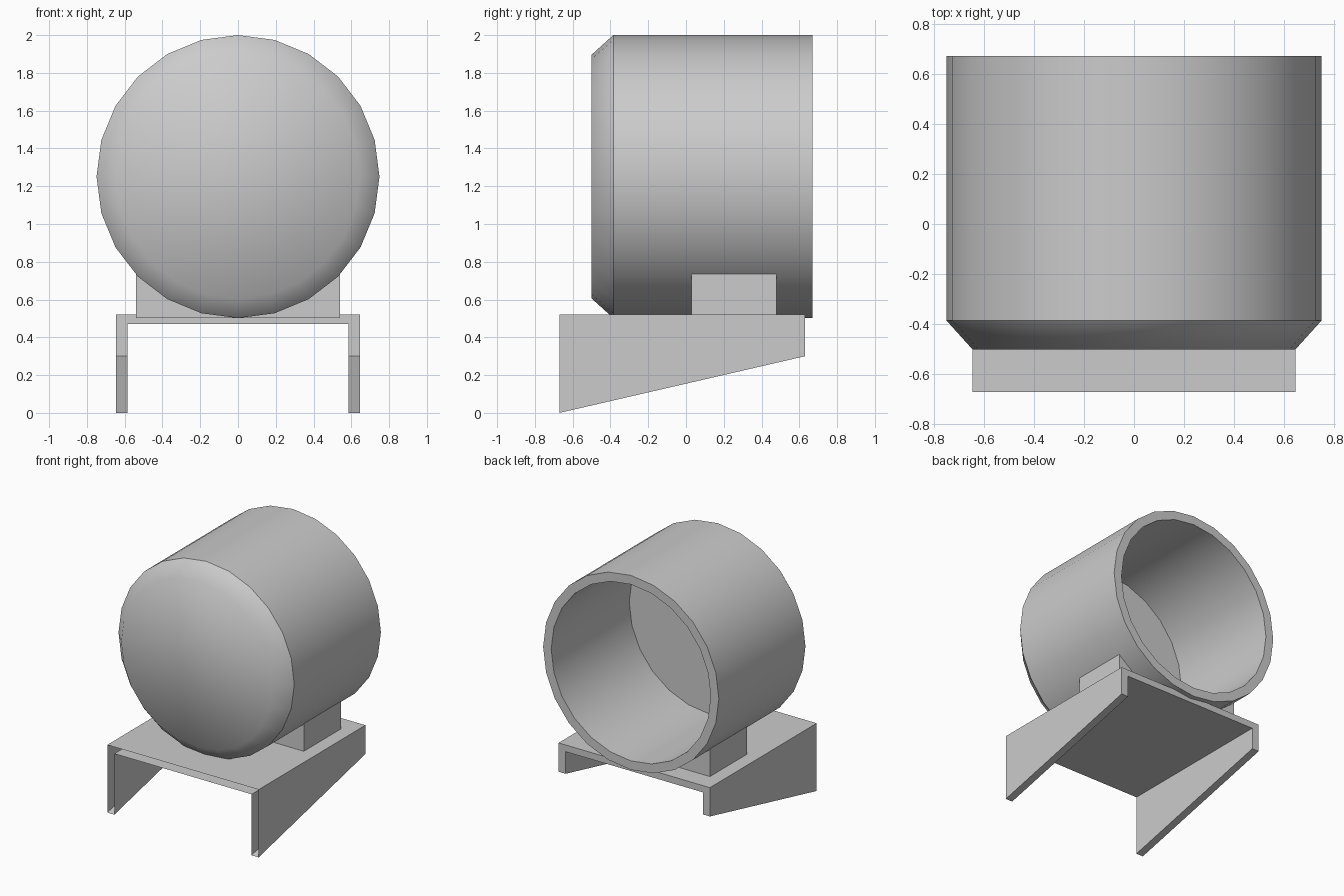
import bpy
import bmesh
import math

cube = bpy.data.objects.get("Cube")
if cube:
    bpy.data.objects.remove(cube, do_unlink=True)

GREY = (0.6, 0.6, 0.6, 1.0)
mat = bpy.data.materials.new("plain grey")
mat.use_nodes = True
mat.diffuse_color = GREY
mat.node_tree.nodes["Principled BSDF"].inputs["Base Color"].default_value = GREY

SIDES = 24
AXIS_Z = 1.251
R = 0.749


def finish(bm, name, recalc=True):
    if recalc:
        bmesh.ops.recalc_face_normals(bm, faces=bm.faces)
    mesh = bpy.data.meshes.new(name)
    bm.to_mesh(mesh)
    bm.free()
    mesh.materials.append(mat)
    obj = bpy.data.objects.new(name, mesh)
    bpy.context.collection.objects.link(obj)
    return obj


def ring(bm, radius, y):
    steps = [2 * math.pi * i / SIDES for i in range(SIDES)]
    return [bm.verts.new((radius * math.sin(a), y, AXIS_Z + radius * math.cos(a))) for a in steps]


# Drum: rounded closed front, hollow open back
def make_drum():
    bm = bmesh.new()
    profile = [(0.645, -0.5), (R, -0.385), (R, 0.67), (0.68, 0.67), (0.68, -0.28)]
    rings = [ring(bm, r, y) for r, y in profile]
    for a, b in zip(rings, rings[1:]):
        for i in range(SIDES):
            j = (i + 1) % SIDES
            bm.faces.new((a[i], a[j], b[j], b[i]))
    bm.faces.new(rings[0])
    bm.faces.new(rings[-1])
    for f in bm.faces:
        f.smooth = True
    # Crisp seams at the shoulder, both rims and the inner floor
    for r in rings[1:]:
        for i in range(SIDES):
            bm.edges.get((r[i], r[(i + 1) % SIDES])).smooth = False
    return finish(bm, "drum")


# Cradle block: flat base, top scooped to sit under the drum
def make_cradle():
    bm = bmesh.new()
    arc = [math.radians(a) for a in range(42, -43, -6)]
    outline = [(-0.54, 0.503), (0.54, 0.503), (0.54, 0.74)]
    outline += [(0.72 * math.sin(a), AXIS_Z - 0.72 * math.cos(a)) for a in arc]
    outline.append((-0.54, 0.74))
    # Keep the scoop inside the drum wall and above the base
    outline = [(x, max(z, 0.503)) for x, z in outline]
    face = bm.faces.new([bm.verts.new((x, 0.03, z)) for x, z in outline])
    moved = bmesh.ops.extrude_face_region(bm, geom=[face])["geom"]
    bmesh.ops.translate(bm, vec=(0, 0.45, 0), verts=[v for v in moved if isinstance(v, bmesh.types.BMVert)])
    return finish(bm, "cradle_block")


# Bracket: hollow U-shaped shell with sloped feet, open at the front
def make_bracket():
    bm = bmesh.new()

    def section(y, foot):
        pts = [(-0.645, foot), (-0.645, 0.522), (0.645, 0.522), (0.645, foot),
               (0.585, foot), (0.585, 0.47), (-0.585, 0.47), (-0.585, foot)]
        return [bm.verts.new((x, y, z)) for x, z in pts]

    front = section(-0.67, 0.0)
    back = section(0.63, 0.3)
    n = len(front)
    for i in range(n):
        j = (i + 1) % n
        bm.faces.new((front[i], back[i], back[j], front[j]))
    bm.faces.new(back)
    # Orient outwards using a temporary front cap
    cap = bm.faces.new(front)
    bmesh.ops.recalc_face_normals(bm, faces=bm.faces)
    bmesh.ops.delete(bm, geom=[cap], context="FACES_ONLY")
    return finish(bm, "bracket", recalc=False)


make_drum()
make_cradle()
make_bracket()
